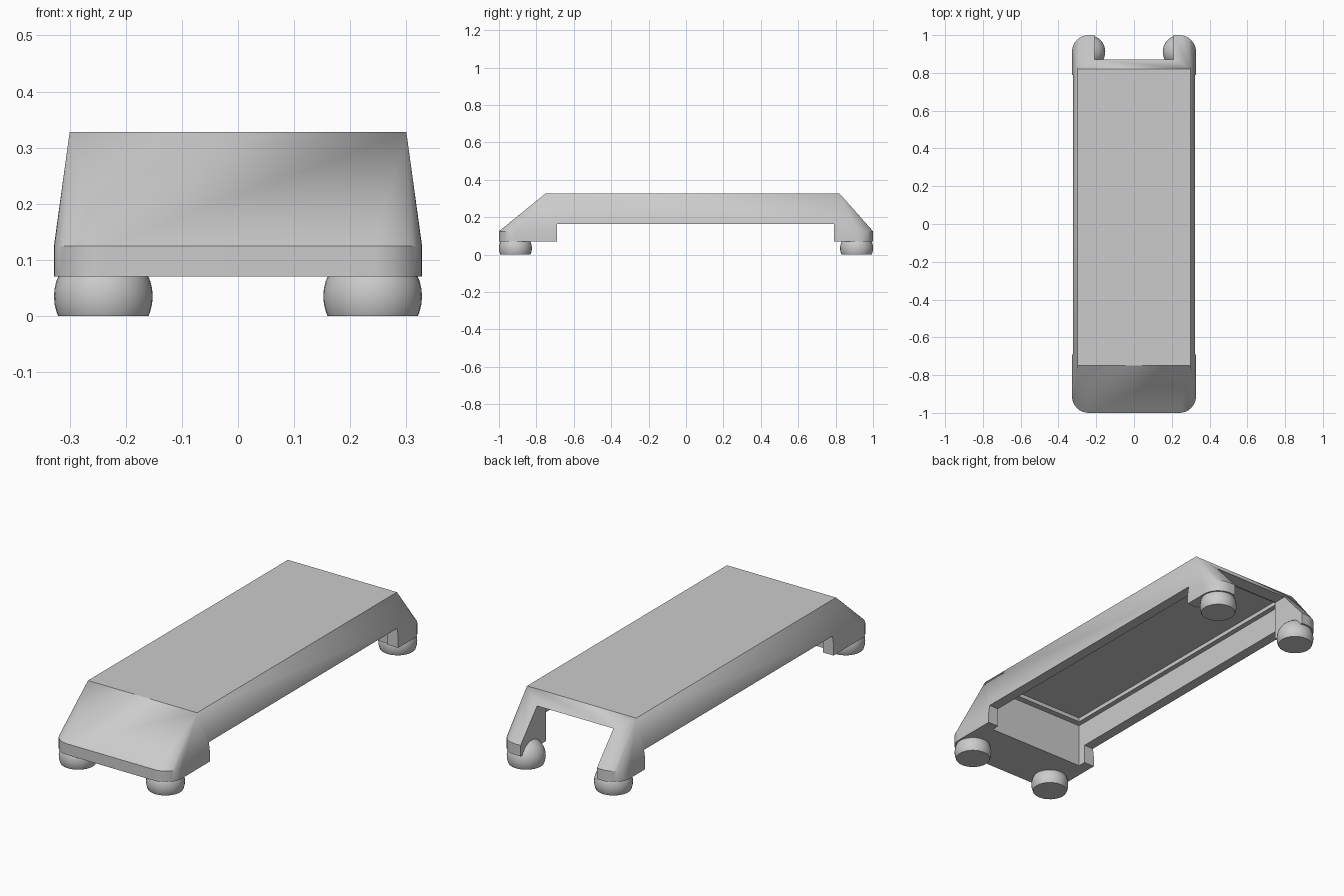
import bpy, bmesh, math

if "Cube" in bpy.data.objects:
    bpy.data.objects.remove(bpy.data.objects["Cube"])

grey = bpy.data.materials.new("light_grey")
grey.diffuse_color = (0.6, 0.6, 0.6, 1)
grey.use_nodes = True
grey.node_tree.nodes["Principled BSDF"].inputs["Base Color"].default_value = grey.diffuse_color

CX, CY, R = 0.24, 0.912, 0.088   # corner and foot centres, radius


def add_object(name, bm):
    bmesh.ops.recalc_face_normals(bm, faces=bm.faces)
    mesh = bpy.data.meshes.new(name)
    bm.to_mesh(mesh)
    bm.free()
    mesh.materials.append(grey)
    obj = bpy.data.objects.new(name, mesh)
    bpy.context.collection.objects.link(obj)
    return obj


def smooth(obj, degrees=30):
    obj.data.shade_smooth()
    obj.data.set_sharp_from_angle(angle=math.radians(degrees))


def cut_box(target, x, y0, y1, z0, z1):
    """Subtract a box centred on x = 0 from the target."""
    bm = bmesh.new()
    bmesh.ops.create_cube(bm, size=1)
    for v in bm.verts:
        v.co = (v.co.x * 2 * x,
                y0 if v.co.y < 0 else y1,
                z0 if v.co.z < 0 else z1)
    cutter = add_object("cutter", bm)
    cutter.hide_render = True
    mod = target.modifiers.new("cut", 'BOOLEAN')
    mod.operation, mod.solver, mod.object = 'DIFFERENCE', 'EXACT', cutter
    bpy.context.view_layer.objects.active = target
    bpy.ops.object.modifier_apply(modifier=mod.name)
    bpy.data.objects.remove(cutter)


# Body: rounded skirt lofted up to a smaller sharp-cornered deck
bm = bmesh.new()
steps = 10
corners = [(1, 1), (-1, 1), (-1, -1), (1, -1)]
low, mid, top = [], [], []
for k, (sx, sy) in enumerate(corners):
    for i in range(steps + 1):
        a = math.pi / 2 * (k + i / steps)
        x, y = sx * CX + R * math.cos(a), sy * CY + R * math.sin(a)
        low.append(bm.verts.new((x, y, 0.07)))
        mid.append(bm.verts.new((x, y, 0.125)))
    top.append(bm.verts.new((sx * 0.3, 0.82 if sy > 0 else -0.75, 0.328)))
n = len(low)
for i in range(n):
    j = (i + 1) % n
    bm.faces.new((low[i], low[j], mid[j], mid[i]))
    k = i // (steps + 1)
    if i % (steps + 1) < steps:      # conical corner
        bm.faces.new((mid[i], mid[j], top[k]))
    else:                            # flat side
        bm.faces.new((mid[i], mid[j], top[(k + 1) % 4], top[k]))
bm.faces.new(low)
bm.faces.new(top)
body = add_object("body_shell", bm)

cut_box(body, 0.5, -0.69, 0.79, -0.1, 0.165)     # clearance between the legs
cut_box(body, 0.27, -0.73, 0.80, -0.1, 0.29)     # hollow underside
cut_box(body, 0.245, -0.70, 0.77, 0.2, 0.31)     # stepped ceiling
cut_box(body, 0.21, 0.70, 1.2, -0.1, 0.2716)     # open back
smooth(body)

# Feet: balls cut flat where they touch the ground
for sx, sy in corners:
    bm = bmesh.new()
    bmesh.ops.create_uvsphere(bm, u_segments=32, v_segments=20, radius=R)
    bmesh.ops.translate(bm, verts=bm.verts, vec=(sx * CX, sy * CY, 0.035))
    cut = bmesh.ops.bisect_plane(bm, geom=bm.verts[:] + bm.edges[:] + bm.faces[:],
                                 plane_co=(0, 0, 0), plane_no=(0, 0, -1),
                                 clear_outer=True)
    rim = [e for e in cut["geom_cut"] if isinstance(e, bmesh.types.BMEdge)]
    bmesh.ops.contextual_create(bm, geom=rim)
    name = ("back" if sy > 0 else "front") + ("_right" if sx > 0 else "_left") + "_foot"
    smooth(add_object(name, bm), 40)
